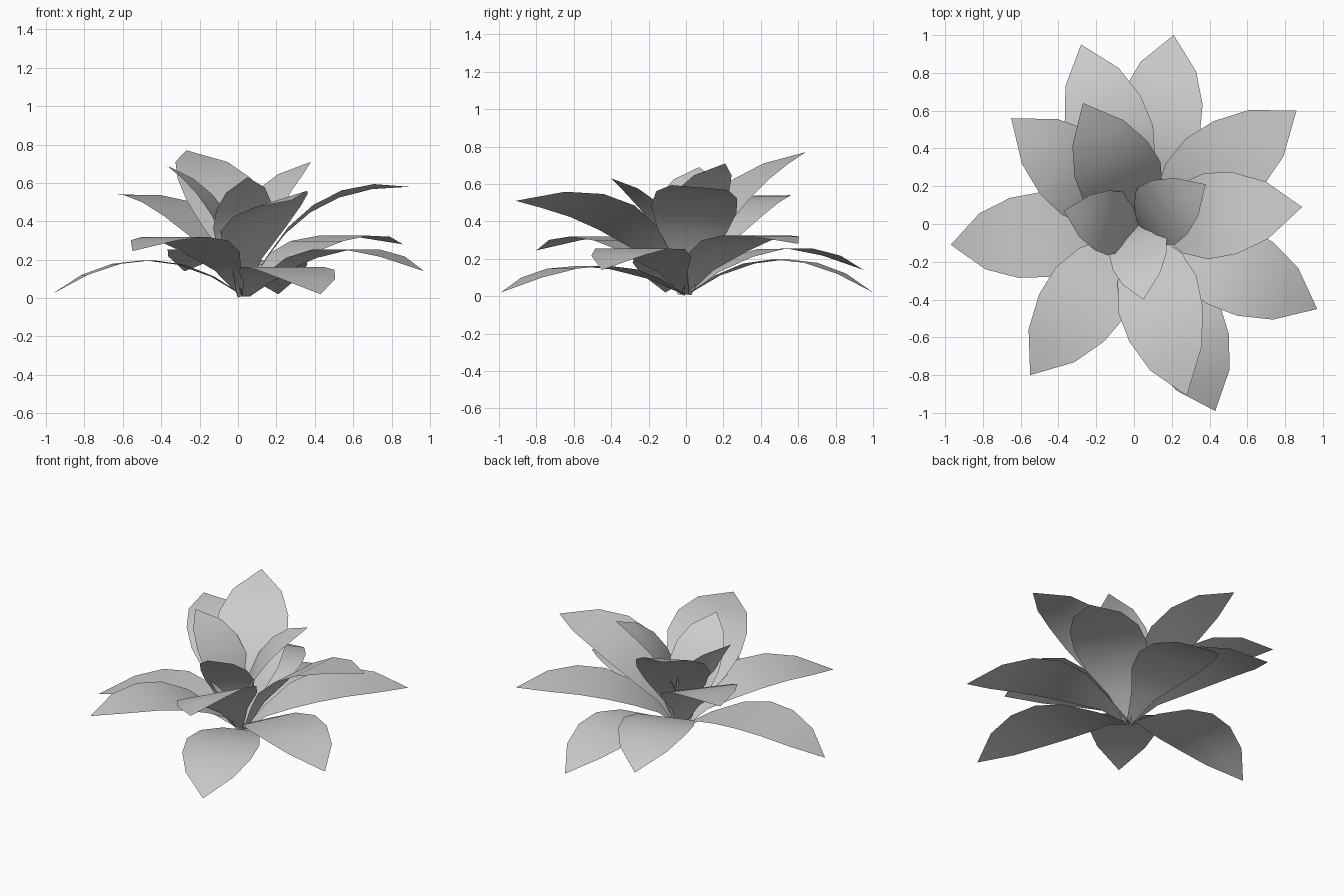
import bpy, bmesh
from math import radians
from mathutils import Vector, Matrix

if "Cube" in bpy.data.objects:
    bpy.data.objects.remove(bpy.data.objects["Cube"])

# half-width at each station from base to tip, relative to leaf length
WIDTH = [0.018, 0.078, 0.168, 0.207, 0.195, 0.137, 0.0]

# tip x, y, z; control point: fraction of reach, height; roll in degrees; base x, y
LOWER = [(-0.97, -0.11, 0.02, 0.5, 0.38, 0, 0.04, 0), (0.43, -0.99, 0.02, 0.5, 0.31, 0, 0.04, 0),
         (0.21, 1.00, 0.02, 0.5, 0.38, 0, 0.04, 0), (0.97, -0.45, 0.14, 0.45, 0.43, 0, 0.04, 0),
         (-0.28, 0.95, 0.14, 0.45, 0.43, 0, 0.04, 0)]
MIDDLE = [(-0.55, -0.80, 0.245, 0.4, 0.47, 0, 0.03, 0), (0.86, 0.60, 0.28, 0.4, 0.45, 0, 0.04, -0.01),
          (0.89, 0.09, 0.58, 0.31, 0.64, -6, 0.04, 0.01), (-0.65, 0.56, 0.54, 0.31, 0.58, 0, 0.04, 0),
          (0.28, -0.91, 0.51, 0.31, 0.58, 18, 0.015, 0)]
INNER = [(-0.27, 0.64, 0.77, 0.21, 0.63, 0, 0.05, 0), (0.38, 0.21, 0.71, 0.05, 0.55, 0, 0.02, -0.02),
         (0.05, -0.40, 0.63, 0.10, 0.45, 14, 0.01, 0), (-0.37, 0.07, 0.69, 0.13, 0.52, 0, 0.03, -0.03)]


def leaf(name, x, y, z, reach, height, roll, bx, by):
    """Flat-section leaf swept along an arched curve, ending in a point."""
    base, tip = Vector((bx, by, 0.008)), Vector((x, y, z))
    flat = Vector((x - bx, y - by, 0))
    side = Vector((-flat.y, flat.x, 0)).normalized()
    start = base + flat.normalized() * 0.005
    ctrl = base + flat * reach
    ctrl.z = height
    n = len(WIDTH) - 1
    pts = []
    for i in range(n + 1):
        t = i / n
        pts.append(start * (1 - t) ** 2 + ctrl * (2 * t * (1 - t)) + tip * t * t)
    length = sum((b - a).length for a, b in zip(pts, pts[1:]))

    # roll the blade about its own chord
    side = Matrix.Rotation(radians(roll), 3, tip - start) @ side

    bm = bmesh.new()
    rows = []
    for p, w in zip(pts[:-1], WIDTH):
        rows.append([bm.verts.new(p + side * (s * w * length)) for s in (-1, 0, 1)])
    end = bm.verts.new(tip)
    for a, b in zip(rows, rows[1:]):
        for k in (0, 1):
            bm.faces.new((a[k], b[k], b[k + 1], a[k + 1]))
    for k in (0, 1):
        bm.faces.new((rows[-1][k], end, rows[-1][k + 1]))
    for f in bm.faces:
        f.smooth = True
    bm.normal_update()
    me = bpy.data.meshes.new(name)
    bm.to_mesh(me)
    bm.free()
    bpy.context.collection.objects.link(bpy.data.objects.new(name, me))


# Three whorls of leaves
for label, group in (("lower_leaf", LOWER), ("middle_leaf", MIDDLE), ("inner_leaf", INNER)):
    for i, spec in enumerate(group):
        leaf(f"{label}_{i + 1}", *spec)
